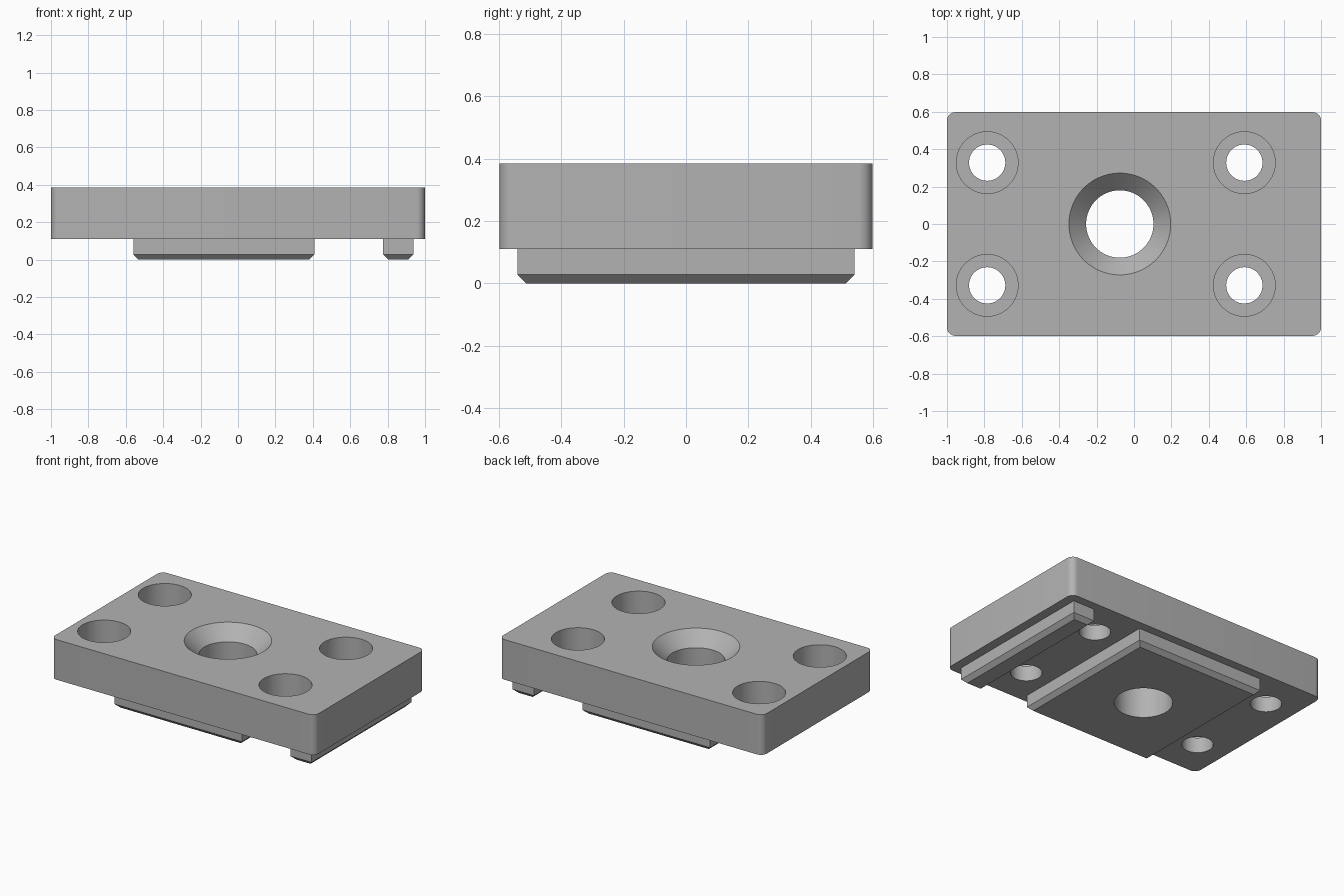
import bpy, bmesh, math

cube = bpy.data.objects.get("Cube")
if cube:
    bpy.data.objects.remove(cube, do_unlink=True)

BASE, TOP = 0.11, 0.385      # underside and top of the plate
HALF_Y = 0.598
CHAMFER = 0.028

steel = bpy.data.materials.new("plain_grey")
steel.use_nodes = True
GREY = (0.45, 0.45, 0.45, 1)
steel.diffuse_color = GREY
steel.node_tree.nodes["Principled BSDF"].inputs["Base Color"].default_value = GREY


def make_object(name, bm):
    bmesh.ops.recalc_face_normals(bm, faces=bm.faces)
    mesh = bpy.data.meshes.new(name)
    bm.to_mesh(mesh)
    bm.free()
    mesh.materials.append(steel)
    obj = bpy.data.objects.new(name, mesh)
    bpy.context.collection.objects.link(obj)
    return obj


def box(x0, x1, half_y, z0, z1):
    bm = bmesh.new()
    bmesh.ops.create_cube(bm, size=1)
    for v in bm.verts:
        v.co = ((x0 + x1) / 2 + v.co.x * (x1 - x0), v.co.y * 2 * half_y,
                (z0 + z1) / 2 + v.co.z * (z1 - z0))
    return bm


def lathe(name, x, y, profile, sides=64):
    """Closed solid of revolution from (radius, z) pairs."""
    bm = bmesh.new()
    rings = [[bm.verts.new((x + r * math.cos(math.tau * i / sides),
                            y + r * math.sin(math.tau * i / sides), z))
              for i in range(sides)] for r, z in profile]
    for low, high in zip(rings, rings[1:]):
        for i in range(sides):
            j = (i + 1) % sides
            bm.faces.new((low[i], low[j], high[j], high[i]))
    bm.faces.new(rings[0][::-1])
    bm.faces.new(rings[-1])
    cutter = make_object(name, bm)
    cutter.hide_render = True
    return cutter


def combine(target, tool, operation):
    """Apply a boolean and discard the tool."""
    mod = target.modifiers.new(tool.name, "BOOLEAN")
    mod.object, mod.operation, mod.solver = tool, operation, "EXACT"
    bpy.ops.object.select_all(action="DESELECT")
    bpy.context.view_layer.objects.active = target
    target.select_set(True)
    bpy.ops.object.modifier_apply(modifier=mod.name)
    bpy.data.objects.remove(tool, do_unlink=True)


# Plate with rounded vertical corners
bm = box(-1, 1, HALF_Y, BASE, TOP)
corners = [e for e in bm.edges if abs(e.verts[0].co.z - e.verts[1].co.z) > 0.1]
bmesh.ops.bevel(bm, geom=corners, offset=0.045, segments=8, profile=0.5,
                affect="EDGES")
plate = make_object("mounting_plate", bm)

# Locating pad and rib underneath, chamfered around the bottom
for name, x0, x1 in (("locating_pad", -0.56, 0.408), ("locating_rib", 0.775, 0.937)):
    bm = box(x0, x1, 0.54, 0, BASE + 0.02)
    rim = [e for e in bm.edges if all(v.co.z < 0.01 for v in e.verts)]
    bmesh.ops.bevel(bm, geom=rim, offset=CHAMFER, segments=1, affect="EDGES")
    combine(plate, make_object(name, bm), "UNION")

# Counterbored bolt holes
FLOOR = TOP - 0.17
for x in (-0.785, 0.59):
    for y in (-0.328, 0.328):
        combine(plate, lathe("bolt_hole", x, y, [
            (0.097, -0.1), (0.097, FLOOR), (0.165, FLOOR), (0.165, 0.5)]),
            "DIFFERENCE")

# Countersunk centre hole
combine(plate, lathe("centre_hole", -0.076, 0, [
    (0.18, -0.1), (0.18, TOP - 0.092), (0.272, TOP), (0.272, 0.5)], 96),
    "DIFFERENCE")

bpy.ops.object.shade_smooth_by_angle(angle=math.radians(30))
